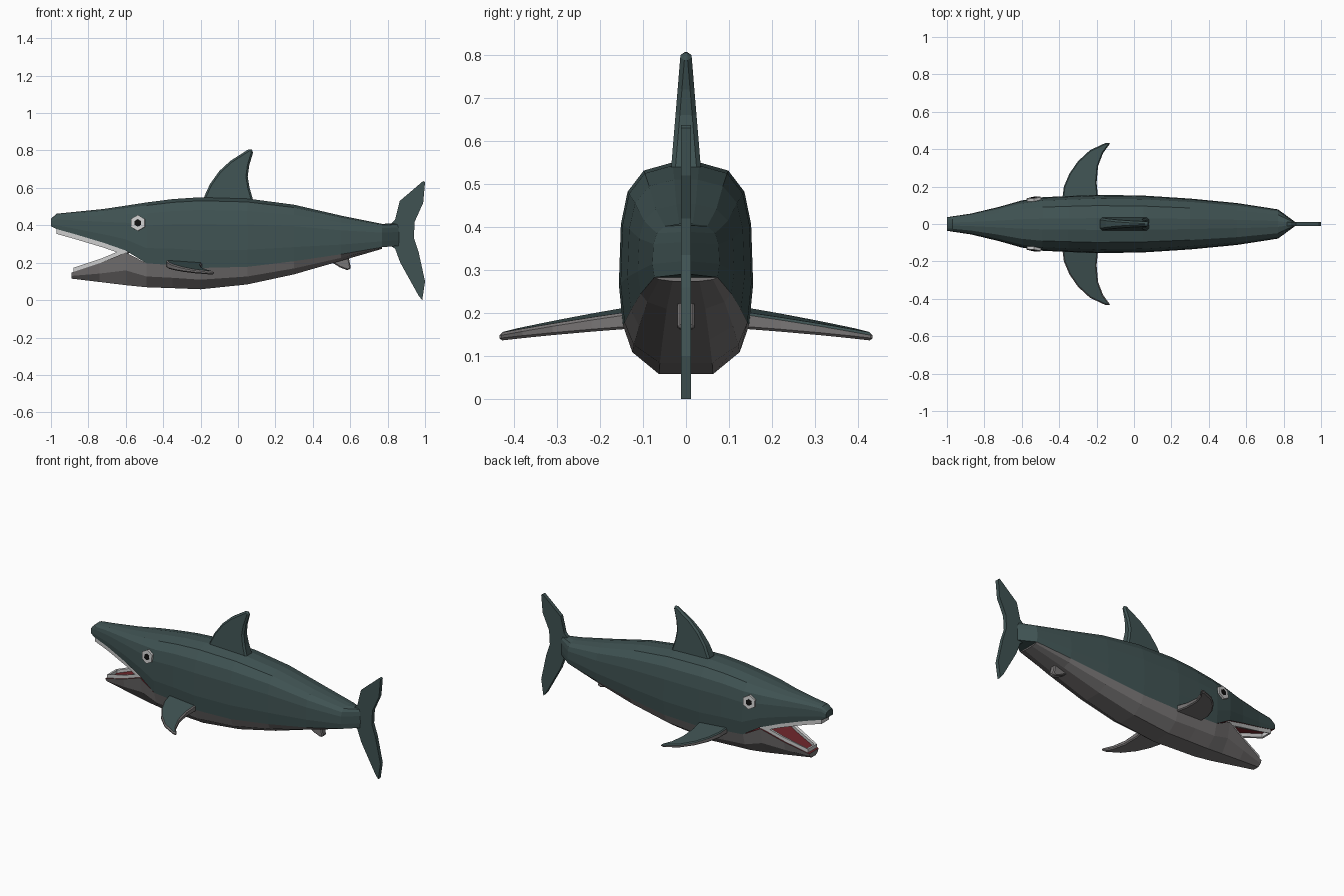
import bpy, bmesh, math
from mathutils import Vector

if "Cube" in bpy.data.objects:
    bpy.data.objects.remove(bpy.data.objects["Cube"])


def material(name, r, g, b):
    m = bpy.data.materials.new(name)
    m.diffuse_color = (r, g, b, 1)
    m.use_nodes = True
    m.node_tree.nodes["Principled BSDF"].inputs["Base Color"].default_value = m.diffuse_color
    return m


TEAL = material("teal_skin", 0.05, 0.085, 0.085)
GREY = material("belly_grey", 0.19, 0.18, 0.18)
WHITE = material("tooth_white", 0.65, 0.65, 0.65)
RED = material("mouth_red", 0.16, 0.02, 0.025)
BLACK = material("pupil_black", 0.005, 0.005, 0.005)


def finish(name, bm, mats, bevel=0):
    bmesh.ops.recalc_face_normals(bm, faces=bm.faces)
    me = bpy.data.meshes.new(name)
    bm.to_mesh(me)
    bm.free()
    for m in mats:
        me.materials.append(m)
    ob = bpy.data.objects.new(name, me)
    bpy.context.collection.objects.link(ob)
    if bevel:
        mod = ob.modifiers.new("edge", 'BEVEL')
        mod.width, mod.segments = bevel, 1
    return ob


def loft(name, rings, mats, seal=lambda x: True):
    """Skin rings of points; the seam strip (last to first) is made only where seal(x) holds."""
    bm = bmesh.new()
    vs = [[bm.verts.new(p) for p in r] for r in rings]
    n = len(rings[0])
    for a, b in zip(vs, vs[1:]):
        for i in range(n):
            j = (i + 1) % n
            x = (a[0].co.x + b[0].co.x) / 2
            if i == n - 1 and not seal(x):
                continue
            f = bm.faces.new((a[i], a[j], b[j], b[i]))
            if i == n - 1 and len(mats) > 1 and x < 0:
                f.material_index = 1
    bm.faces.new(vs[0])
    bm.faces.new(vs[-1])
    return finish(name, bm, mats)


def section(x, edge, far, w, shape):
    half = [(w * u, edge + (far - edge) * t) for u, t in shape]
    return [(x, -y, z) for y, z in half] + [(x, y, z) for y, z in reversed(half)]


# Upper body: x, top, lower edge, half width
UPPER = [(-1, .435, .395, .036), (-.97, .462, .38, .041), (-.87, .472, .352, .056),
         (-.72, .487, .307, .092), (-.6, .505, .265, .126), (-.49, .522, .197, .143),
         (-.35, .54, .187, .15), (-.2, .55, .172, .156), (.05, .543, .178, .152),
         (.3, .51, .208, .136), (.55, .452, .245, .112), (.77, .408, .283, .078),
         (.86, .41, .29, .012)]
UP = [(.94, 0), (1, .25), (.97, .62), (.87, .82), (.63, .95), (.2, 1)]
loft("upper_body", [section(x, e, t, w, UP) for x, t, e, w in UPPER], [TEAL, RED],
     lambda x: x < -.5 or x > .7)

# Belly and lower jaw: x, upper edge, bottom, half width
LOWER = [(-.89, .147, .115, .05), (-.74, .197, .097, .09), (-.6, .255, .08, .126),
         (-.49, .197, .069, .143), (-.35, .187, .064, .15), (-.2, .172, .058, .156),
         (.05, .178, .084, .152), (.3, .208, .138, .136), (.55, .245, .21, .112),
         (.77, .283, .274, .078)]
LOW = [(.94, 0), (.8, .55), (.4, 1)]
loft("belly_and_jaw", [section(x, e, b, w, LOW) for x, e, b, w in LOWER], [GREY, RED],
     lambda x: x < -.5)


# Tooth bands following both jaws
def tooth_band(name, side, h):
    path = side + [(x, -y, z) for x, y, z in reversed(side)]
    rings = [[(x, y, z), (x, y, z + h), (x + .012, y * .8, z + h), (x + .012, y * .8, z)]
             for x, y, z in path]
    loft(name, rings, [WHITE])


tooth_band("upper_teeth", [(x, w * .88, e + .004) for x, t, e, w in UPPER[4:0:-1]], -.03)
tooth_band("lower_teeth", [(x + .01, w * .88, e - .002) for x, e, b, w in LOWER[2::-1]], .028)


# Flat fins: outline plus a function giving the two opposite surface points
def fin(name, outline, place, mats, bevel=0):
    bm = bmesh.new()
    pairs = [[bm.verts.new(p) for p in place(*uv)] for uv in outline]
    bm.faces.new([p[0] for p in pairs])
    bm.faces.new([p[1] for p in reversed(pairs)]).material_index = len(mats) - 1
    for p, q in zip(pairs, pairs[1:] + pairs[:1]):
        f = bm.faces.new((p[0], p[1], q[1], q[0]))
        f.material_index = len(mats) - 1
    return finish(name, bm, mats, bevel)


def upright(base, tip, z0, z1):
    def place(x, z):
        t = base + (tip - base) * (z - z0) / (z1 - z0)
        return (x, -t, z), (x, t, z)
    return place


fin("dorsal_fin", [(-.185, .51), (-.18, .555), (-.15, .62), (-.1, .69), (-.04, .745), (.065, .812),
                   (.083, .797), (.06, .72), (.052, .66), (.062, .6), (.085, .52)],
    upright(.036, .012, .52, .81), [TEAL], .01)

fin("tail_fin", [(.8, .39), (.84, .43), (.865, .53), (.99, .637), (1, .63), (.99, .52),
                 (.945, .42), (.94, .335), (.965, .26), (1, .1), (.985, 0), (.965, .025),
                 (.868, .2), (.84, .275), (.8, .3)],
    upright(.012, .012, 0, 1), [TEAL])

fin("anal_fin", [(.48, .215), (.545, .175), (.585, .16), (.603, .168), (.6, .19), (.59, .235)],
    upright(.02, .02, 0, 1), [GREY], .006)

# Pectoral fins: teal above, grey beneath
PECTORAL = [(-.385, .12), (-.375, .2), (-.345, .27), (-.3, .335), (-.235, .395), (-.155, .432),
            (-.125, .434), (-.165, .38), (-.192, .31), (-.2, .22), (-.19, .12)]
for s, label in ((-1, "right"), (1, "left")):
    def place(x, y):
        k = (y - .14) / .295
        slope = -.06 * (x + .28) * (1 - .3 * k)
        return ((x, s * y, .207 - .047 * k + slope), (x, s * y, .168 - .026 * k + slope))
    fin("pectoral_fin_" + label, PECTORAL, place, [TEAL, GREY], .006)


# Eyes: six-sided plate with a black pupil, lying on the cheek
def disc(name, r, depth, y, s, mat):
    bm = bmesh.new()
    bmesh.ops.create_cone(bm, cap_ends=True, segments=6, radius1=r, radius2=r, depth=depth)
    ob = finish(name, bm, [mat])
    normal = Vector((-.13, s, .1))
    ob.rotation_euler = normal.to_track_quat('Z', 'Y').to_euler()
    ob.location = (-.535, s * y, .412)


for s, label in ((-1, "right"), (1, "left")):
    disc("eye_white_" + label, .043, .02, .131, s, WHITE)
    disc("eye_pupil_" + label, .02, .02, .134, s, BLACK)
